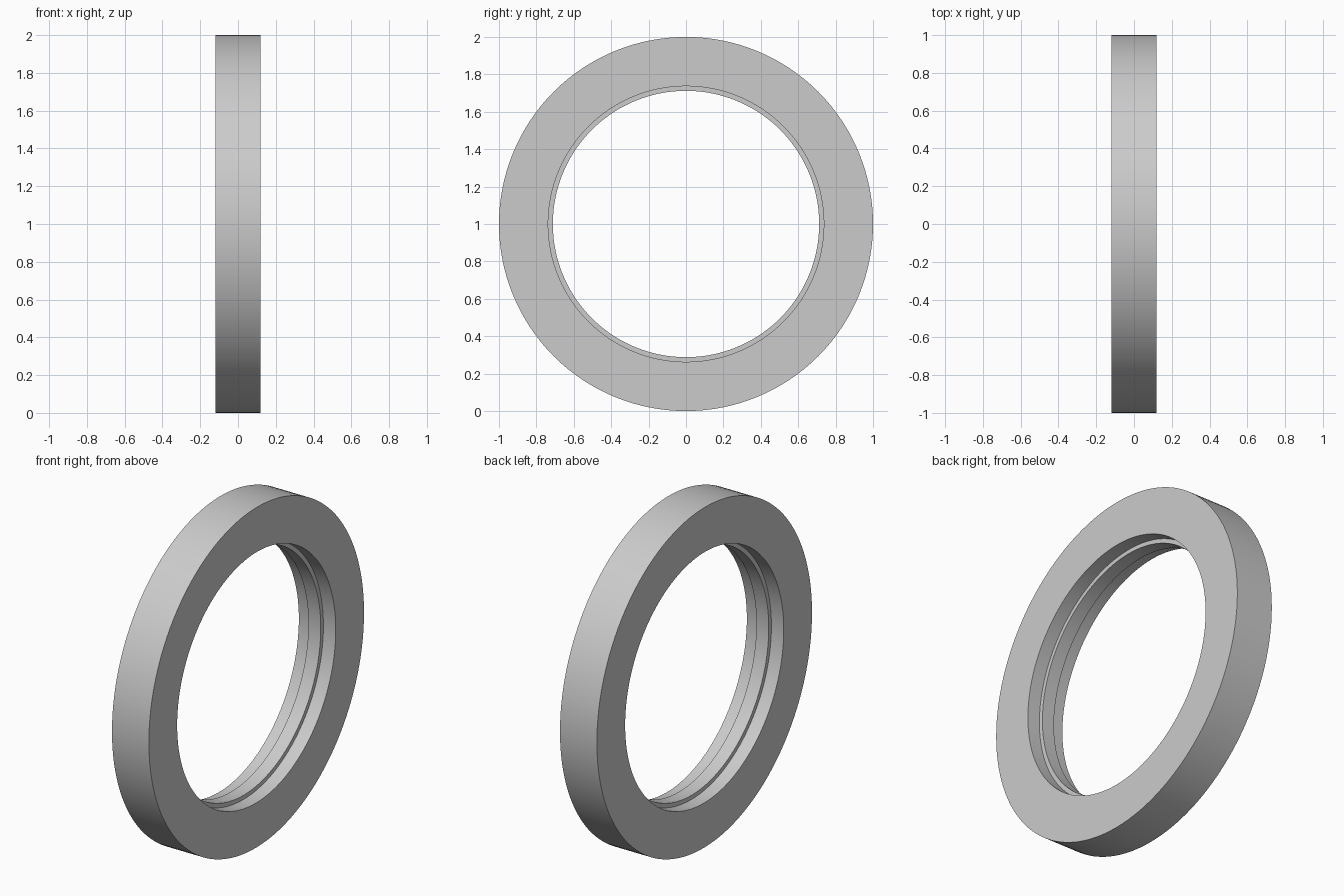
import bpy
import bmesh
from math import cos, sin, pi, radians

cube = bpy.data.objects.get("Cube")
if cube:
    bpy.data.objects.remove(cube, do_unlink=True)

SEGMENTS = 128
HALF_WIDTH = 0.12
RIB_HALF = 0.04
OUTER, BORE, RIB = 1.0, 0.737, 0.712

# Light grey material
grey = bpy.data.materials.new("light_grey")
grey.use_nodes = True
colour = (0.6, 0.6, 0.6, 1)
grey.diffuse_color = colour
grey.node_tree.nodes["Principled BSDF"].inputs["Base Color"].default_value = colour

# Cross-section as (x, radius): a flat band with a raised rib inside the bore
profile = [(-HALF_WIDTH, OUTER), (HALF_WIDTH, OUTER),
           (HALF_WIDTH, BORE), (RIB_HALF, BORE), (RIB_HALF, RIB),
           (-RIB_HALF, RIB), (-RIB_HALF, BORE), (-HALF_WIDTH, BORE)]

# Revolve the section around the x axis
bm = bmesh.new()
rings = []
for i in range(SEGMENTS):
    a = 2 * pi * i / SEGMENTS
    rings.append([bm.verts.new((x, r * cos(a), 1 + r * sin(a))) for x, r in profile])
for i, ring in enumerate(rings):
    following = rings[(i + 1) % SEGMENTS]
    for j in range(len(profile)):
        k = (j + 1) % len(profile)
        bm.faces.new((ring[j], ring[k], following[k], following[j]))
bmesh.ops.recalc_face_normals(bm, faces=bm.faces)

mesh = bpy.data.meshes.new("ribbed_ring")
bm.to_mesh(mesh)
bm.free()
mesh.materials.append(grey)
ring_object = bpy.data.objects.new("ribbed_ring", mesh)
bpy.context.collection.objects.link(ring_object)

# Smooth round walls, sharp rims
bpy.ops.object.select_all(action="DESELECT")
ring_object.select_set(True)
bpy.context.view_layer.objects.active = ring_object
bpy.ops.object.shade_smooth_by_angle(angle=radians(30))
